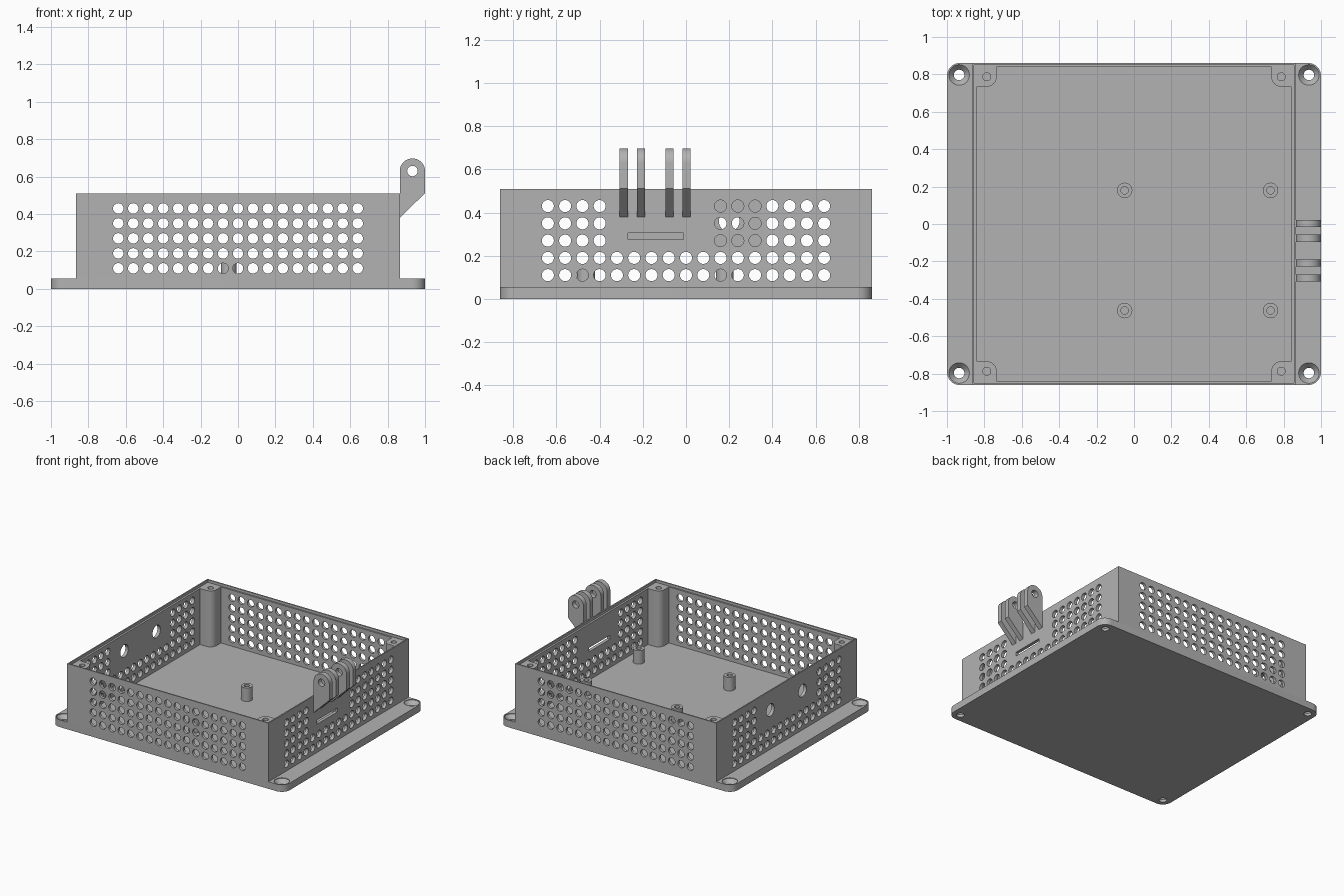
import bpy, bmesh
from math import sin, cos, radians

cube = bpy.data.objects.get("Cube")
if cube:
    bpy.data.objects.remove(cube, do_unlink=True)

grey = bpy.data.materials.new("plain grey")
grey.use_nodes = True
GREY = (0.45, 0.45, 0.45, 1)
grey.diffuse_color = GREY
grey.node_tree.nodes["Principled BSDF"].inputs["Base Color"].default_value = GREY

BASE, TOP, LEDGE = 0.055, 0.51, 0.49    # plate top, rim top, lid ledge
W, D = 0.865, 0.861                     # housing half width and half depth


def arc(cx, cy, r, start, end, n):
    step = (end - start) / n
    return [(cx + r * cos(radians(start + i * step)),
             cy + r * sin(radians(start + i * step))) for i in range(n + 1)]


def circle(cx, cy, r, n=28):
    return arc(cx, cy, r, 0, 360, n)[:-1]


def rect(x, y):
    return [(x, y), (-x, y), (-x, -y), (x, -y)]


def loft(bm, sections, axis="z", closed=False):
    """Skin a series of (outline, height) sections along an axis."""
    place = {"x": lambda a, b, h: (h, a, b),
             "y": lambda a, b, h: (a, h, b),
             "z": lambda a, b, h: (a, b, h)}[axis]
    loops = [[bm.verts.new(place(a, b, h)) for a, b in pts] for pts, h in sections]
    pairs = list(zip(loops, loops[1:]))
    if closed:
        pairs.append((loops[-1], loops[0]))
    else:
        bm.faces.new(loops[0])
        bm.faces.new(loops[-1])
    for lo, hi in pairs:
        for i in range(len(lo)):
            j = (i + 1) % len(lo)
            bm.faces.new((lo[i], lo[j], hi[j], hi[i]))


def prism(bm, pts, lo, hi, axis="z"):
    loft(bm, [(pts, lo), (pts, hi)], axis)


def finish(name, bm):
    bmesh.ops.recalc_face_normals(bm, faces=bm.faces)
    mesh = bpy.data.meshes.new(name)
    bm.to_mesh(mesh)
    bm.free()
    mesh.materials.append(grey)
    obj = bpy.data.objects.new(name, mesh)
    bpy.context.collection.objects.link(obj)
    return obj


def activate(obj):
    bpy.ops.object.select_all(action="DESELECT")
    obj.select_set(True)
    bpy.context.view_layer.objects.active = obj


def cut(obj, bm):
    """Subtract the closed shapes in bm, then drop the cutter."""
    cutter = finish("cutter", bm)
    cutter.hide_render = True
    mod = obj.modifiers.new("cut", "BOOLEAN")
    mod.operation, mod.solver, mod.object = "DIFFERENCE", "EXACT", cutter
    activate(obj)
    bpy.ops.object.modifier_apply(modifier=mod.name)
    bpy.data.objects.remove(cutter, do_unlink=True)


def smooth(obj):
    activate(obj)
    bpy.ops.object.shade_smooth_by_angle(angle=radians(30))


corners = [(sx, sy) for sx in (-1, 1) for sy in (-1, 1)]
parts = []

# base plate with rounded corners and countersunk screw holes
R = 0.07
outline = (arc(1 - R, D - R, R, 0, 90, 10) + arc(R - 1, D - R, R, 90, 180, 10)
           + arc(R - 1, R - D, R, 180, 270, 10) + arc(1 - R, R - D, R, 270, 360, 10))
bm = bmesh.new()
prism(bm, outline, 0, BASE)
base = finish("base_plate", bm)
bm = bmesh.new()
for sx, sy in corners:
    x, y = sx * 0.935, sy * 0.797
    loft(bm, [(circle(x, y, 0.028), -0.02), (circle(x, y, 0.028), 0.02),
              (circle(x, y, 0.055), 0.05), (circle(x, y, 0.055), 0.08)])
cut(base, bm)
parts.append(base)

# housing walls with a stepped rim for a lid
bm = bmesh.new()
loft(bm, [(rect(W, D), BASE), (rect(W, D), TOP),
          (rect(W - 0.01, D - 0.01), TOP), (rect(W - 0.01, D - 0.01), LEDGE),
          (rect(0.84, 0.84), LEDGE), (rect(0.84, 0.84), BASE)], closed=True)
walls = finish("housing_walls", bm)

# vent grid: full on front and back, with blank panels on the sides
bm = bmesh.new()
for col in range(17):
    for row in range(5):
        p, z = -0.64 + 0.08 * col, 0.11 + 0.08 * row
        hole = circle(p, z, 0.028, 24)
        for s in (-1, 1):
            prism(bm, hole, s * 0.8, s * 0.9, "y")
        if row < 2 or not -0.35 < p < 0.1:
            prism(bm, hole, 0.8, 0.9, "x")
        if row < 2 or abs(p) > 0.35:
            prism(bm, hole, -0.9, -0.8, "x")
# two cable holes and a strap slot
for y in (-0.195, 0.2):
    prism(bm, circle(y, 0.36, 0.048), -0.9, -0.8, "x")
slot = [(-0.268, 0.275), (-0.012, 0.275), (-0.012, 0.306), (-0.268, 0.306)]
prism(bm, slot, 0.8, 0.9, "x")
cut(walls, bm)
parts.append(walls)

# lid screw posts in the inner corners
for i, (sx, sy) in enumerate(corners):
    pts = [(0.84, 0.84), (0.735, 0.84)] + arc(0.785, 0.785, 0.05, 180, 270, 10) + [(0.84, 0.735)]
    bm = bmesh.new()
    prism(bm, [(sx * x, sy * y) for x, y in pts], BASE, LEDGE)
    post = finish(f"corner_post_{i + 1}", bm)
    bm = bmesh.new()
    prism(bm, circle(sx * 0.787, sy * 0.787, 0.021), 0.25, 0.6)
    cut(post, bm)
    parts.append(post)

# board standoffs with screw holes
for i, (x, y) in enumerate([(-0.05, 0.18), (0.73, 0.18), (-0.05, -0.463), (0.73, -0.463)]):
    bm = bmesh.new()
    tube, bore = circle(x, y, 0.041), circle(x, y, 0.02)
    loft(bm, [(tube, BASE), (tube, 0.16), (bore, 0.16), (bore, BASE)], closed=True)
    parts.append(finish(f"standoff_{i + 1}", bm))

# hinge lugs on the side wall
lug = [(W, 0.63), (W, 0.38), (1, 0.512)] + arc(0.9325, 0.63, 0.0675, 0, 180, 24)[:-1]
for i, y in enumerate((0.003, -0.076, -0.209, -0.288)):
    bm = bmesh.new()
    prism(bm, lug, y - 0.019, y + 0.019, "y")
    obj = finish(f"hinge_lug_{i + 1}", bm)
    bm = bmesh.new()
    prism(bm, circle(0.9325, 0.63, 0.028), y - 0.05, y + 0.05, "y")
    cut(obj, bm)
    parts.append(obj)

for obj in parts:
    smooth(obj)
